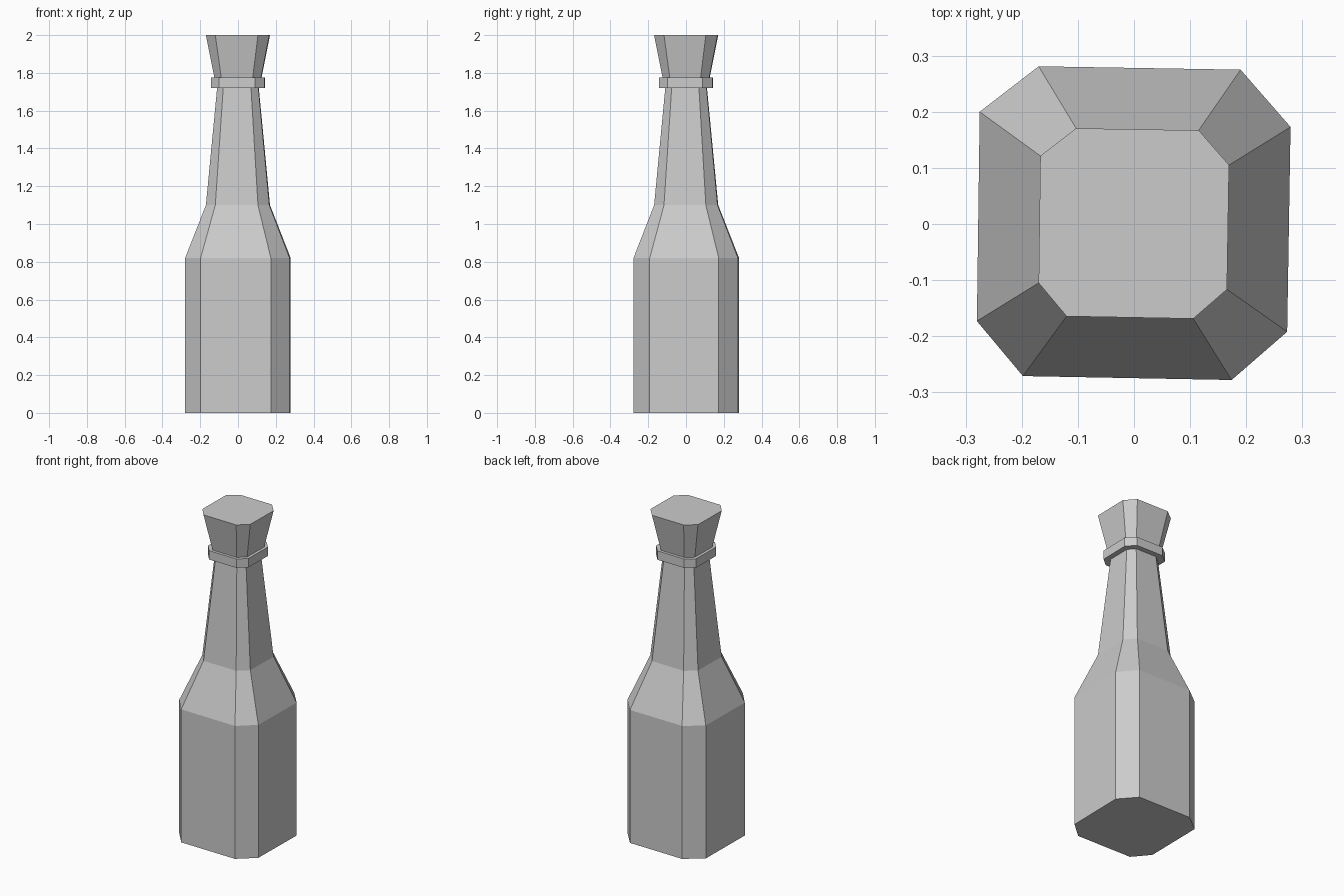
import bpy, bmesh

if "Cube" in bpy.data.objects:
    bpy.data.objects.remove(bpy.data.objects["Cube"])

# Cross-section of the widest part: a slightly twisted chamfered square
SECTION = [(0.279, 0.173), (0.19, 0.275), (-0.17, 0.281), (-0.275, 0.2),
           (-0.28, -0.173), (-0.198, -0.271), (0.174, -0.278), (0.273, -0.192)]


def loft(name, levels, cap_bottom=False, cap_top=False):
    """Stack scaled copies of the section; levels are (scale, z)."""
    bm = bmesh.new()
    rings = [[bm.verts.new((x * s, y * s, z)) for x, y in SECTION] for s, z in levels]
    n = len(SECTION)
    for low, high in zip(rings, rings[1:]):
        for i in range(n):
            j = (i + 1) % n
            bm.faces.new((low[i], low[j], high[j], high[i]))
    if cap_bottom:
        bm.faces.new(rings[0][::-1])
    if cap_top:
        bm.faces.new(rings[-1])
    mesh = bpy.data.meshes.new(name)
    bm.to_mesh(mesh)
    bm.free()
    obj = bpy.data.objects.new(name, mesh)
    bpy.context.collection.objects.link(obj)
    return obj


# Body, shoulder and tapering neck
loft("bottle_body", [(1, 0), (1, 0.82), (0.607, 1.1), (0.395, 1.72)], cap_bottom=True)

# Raised collar around the neck
loft("neck_collar", [(0.395, 1.72), (0.51, 1.72), (0.51, 1.775), (0.447, 1.775)])

# Flared stopper
loft("stopper", [(0.447, 1.775), (0.607, 2.0)], cap_top=True)
